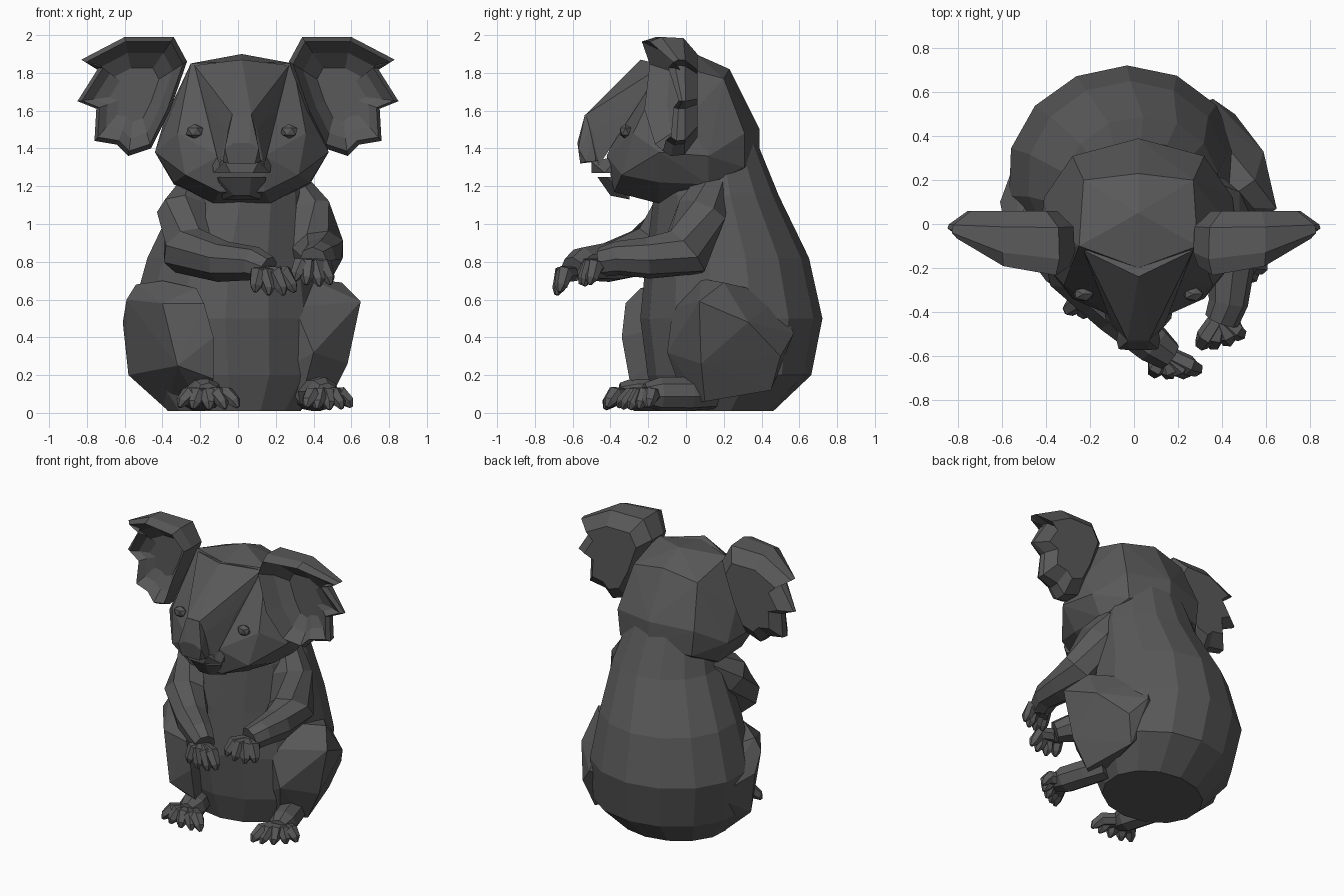
import bpy, bmesh, math
from mathutils import Vector

cube = bpy.data.objects.get("Cube")
if cube:
    bpy.data.objects.remove(cube, do_unlink=True)

fur = bpy.data.materials.new("dark grey fur")
fur.use_nodes = True
GREY = (0.1, 0.1, 0.1, 1)
fur.diffuse_color = GREY
shader = fur.node_tree.nodes["Principled BSDF"]
shader.inputs["Base Color"].default_value = GREY
shader.inputs["Roughness"].default_value = 0.8


def finish(bm, name):
    bmesh.ops.recalc_face_normals(bm, faces=bm.faces)
    mesh = bpy.data.meshes.new(name)
    bm.to_mesh(mesh)
    bm.free()
    mesh.materials.append(fur)
    obj = bpy.data.objects.new(name, mesh)
    bpy.context.collection.objects.link(obj)
    return obj


def hull(name, points, mirror_x=None):
    """Faceted solid around a few corner points, optionally mirrored about x."""
    bm = bmesh.new()
    for x, y, z in points:
        if mirror_x is None:
            bm.verts.new((x, y, z))
        else:
            for side in ((-1, 1) if x else (1,)):
                bm.verts.new((mirror_x + side * x, y, z))
    result = bmesh.ops.convex_hull(bm, input=bm.verts)
    loose = {v for v in result["geom_interior"] if isinstance(v, bmesh.types.BMVert)}
    bmesh.ops.delete(bm, geom=list(loose), context="VERTS")
    return finish(bm, name)


def skin(bm, loops):
    """Bridge a stack of equal vertex loops and cap both ends."""
    rings = [[bm.verts.new(p) for p in loop] for loop in loops]
    n = len(rings[0])
    for a, b in zip(rings, rings[1:]):
        for i in range(n):
            j = (i + 1) % n
            bm.faces.new((a[i], a[j], b[j], b[i]))
    for end in (rings[0], rings[-1]):
        centre = bm.verts.new(sum((v.co for v in end), Vector()) / n)
        for i in range(n):
            bm.faces.new((end[i], end[(i + 1) % n], centre))


def tube(bm, path, radii, sides=8):
    """Tapered limb along a path."""
    pts = [Vector(p) for p in path]
    loops = []
    for i, (p, r) in enumerate(zip(pts, radii)):
        along = (pts[min(i + 1, len(pts) - 1)] - pts[max(i - 1, 0)]).normalized()
        across = along.cross(Vector((0.1, 0.2, 1))).normalized()
        up = across.cross(along)
        turn = math.tau / sides
        loops.append([p + r * (across * math.cos(k * turn) + up * math.sin(k * turn))
                      for k in range(sides)])
    skin(bm, loops)


def digits(bm, palm, first, last, count, r):
    """Fan of hooked claws from a palm to a row of tips."""
    palm, first, last = Vector(palm), Vector(first), Vector(last)
    for i in range(count):
        t = i / (count - 1)
        tip = first.lerp(last, t)
        tip += (tip - palm) * 0.15 * math.sin(math.pi * t)
        root = palm.lerp(first.lerp(last, t), 0.2)
        knuckle = root.lerp(tip, 0.6)
        knuckle.z = max(root.z, tip.z + r)
        tube(bm, [root, knuckle, root.lerp(tip, 0.88) + Vector((0, 0, 0.02)), tip],
             [r, r * 1.1, r * 0.8, r * 0.25], 6)


# Torso: stacked rings, turned a little to one side
TURN = math.radians(12)
loops = []
for z, cx, cy, wide, deep in [(0.01, -0.02, 0.16, 0.36, 0.3), (0.2, -0.03, 0.23, 0.5, 0.43),
                              (0.5, -0.05, 0.24, 0.53, 0.48), (0.82, -0.03, 0.22, 0.46, 0.43),
                              (1.15, 0.03, 0.16, 0.36, 0.33), (1.42, 0.02, 0.13, 0.28, 0.25)]:
    ring = []
    for k in range(14):
        a = k * math.tau / 14
        u, v = wide * math.cos(a), deep * math.sin(a)
        ring.append((cx + u * math.cos(TURN) - v * math.sin(TURN),
                     cy + u * math.sin(TURN) + v * math.cos(TURN), z))
    loops.append(ring)
bm = bmesh.new()
skin(bm, loops)
finish(bm, "torso")

# Head, muzzle and chin
MID = 0.02
hull("head", [
    (0, 0.05, 1.9), (0, 0.23, 1.82), (0, 0.39, 1.5), (0, 0.39, 1.33), (0, 0.2, 1.18),
    (0, -0.2, 1.86), (0.27, -0.1, 1.85), (0.25, 0.2, 1.77), (0.3, 0.31, 1.48),
    (0.28, 0.31, 1.3), (0.41, 0, 1.55), (0.43, 0.12, 1.36), (0.46, -0.14, 1.38),
    (0.36, -0.14, 1.22), (0.15, -0.15, 1.11), (0.2, 0.1, 1.14), (0.36, 0.12, 1.21),
    (0.34, -0.28, 1.48), (0.3, -0.34, 1.26), (0.12, -0.38, 1.17), (0.12, -0.42, 1.36)], MID)
hull("brow_and_snout", [
    (0, -0.24, 1.87), (0.25, -0.12, 1.84), (0.18, -0.3, 1.6), (0.05, -0.53, 1.58),
    (0.08, -0.5, 1.5), (0.13, -0.42, 1.42), (0.12, -0.46, 1.31), (0, -0.5, 1.31)], MID)
hull("nose", [
    (0.05, -0.535, 1.58), (0.04, -0.575, 1.43), (0.09, -0.57, 1.4), (0.1, -0.53, 1.33),
    (0.07, -0.56, 1.32), (0.09, -0.48, 1.33), (0.06, -0.47, 1.56)], MID)
hull("upper_lip", [
    (0.15, -0.43, 1.27), (0.06, -0.5, 1.27), (0.09, -0.5, 1.33), (0.16, -0.36, 1.36),
    (0.14, -0.3, 1.27)], MID)
hull("chin", [
    (0.13, -0.42, 1.25), (0.05, -0.47, 1.25), (0.04, -0.4, 1.15), (0.1, -0.3, 1.13),
    (0.13, -0.3, 1.25)], MID)

# Ragged cupped ears: x, front rim y, z around the rim
rim = [(0.27, -0.13, 1.86), (0.34, -0.16, 1.99), (0.6, -0.13, 1.99), (0.83, -0.04, 1.87),
       (0.73, -0.06, 1.84), (0.85, -0.02, 1.65), (0.75, -0.04, 1.61), (0.76, -0.05, 1.44),
       (0.64, -0.07, 1.42), (0.58, -0.08, 1.36), (0.46, -0.11, 1.4), (0.36, -0.15, 1.6)]
for side, label in ((1, "left"), (-1, "right")):
    def loop(scale, depth):
        return [(side * (0.54 + (x - 0.54) * scale), depth(y), 1.69 + (z - 1.69) * scale)
                for x, y, z in rim]
    bm = bmesh.new()
    skin(bm, [loop(0.45, lambda y: -0.02), loop(0.72, lambda y: y * 0.6 - 0.01),
              loop(0.92, lambda y: y * 1.4 - 0.01), loop(1, lambda y: y),
              loop(0.98, lambda y: y * 0.1), loop(0.7, lambda y: 0.06)])
    finish(bm, label + "_ear")
    # Eye: small flattened lid
    bm = bmesh.new()
    bmesh.ops.create_icosphere(bm, subdivisions=1, radius=0.05)
    bmesh.ops.scale(bm, vec=(1, 0.7, 0.8), verts=bm.verts)
    bmesh.ops.translate(bm, vec=(MID + side * 0.25, -0.32, 1.49), verts=bm.verts)
    finish(bm, label + "_eye")

# Thighs
hull("right_thigh", [
    (-0.59, 0, 0.6), (-0.61, 0.1, 0.48), (-0.58, 0.1, 0.2), (-0.38, 0.1, 0.02),
    (-0.54, 0, 0.68), (-0.4, -0.1, 0.7), (-0.22, -0.24, 0.66), (-0.18, -0.32, 0.58),
    (-0.13, -0.34, 0.4), (-0.13, -0.3, 0.18), (-0.4, -0.26, 0.58), (-0.32, -0.31, 0.25),
    (-0.2, -0.1, 0.03), (-0.3, 0.4, 0.1), (-0.5, 0.4, 0.4), (-0.3, 0.4, 0.6)])
hull("left_thigh", [
    (0.65, 0.07, 0.59), (0.55, 0.2, 0.69), (0.38, 0.08, 0.71), (0.3, -0.07, 0.56),
    (0.4, -0.1, 0.32), (0.33, 0, 0.05), (0.58, 0.08, 0.26), (0.48, 0.1, 0.06),
    (0.59, 0.33, 0.48), (0.36, 0.57, 0.42), (0.3, 0.5, 0.62), (0.4, 0.45, 0.12),
    (0.46, 0.5, 0.3), (0.15, 0.5, 0.4), (0.2, 0, 0.2)])

# Arms with hands
arms = {
    "right_arm": ([(-0.22, 0.1, 1.18), (-0.28, -0.04, 1.05), (-0.27, -0.2, 0.86),
                   (-0.08, -0.4, 0.8), (0.09, -0.55, 0.79), (0.16, -0.6, 0.76)],
                  (0.1, 0.15, 0.14, 0.11, 0.09, 0.07),
                  (0.14, -0.59, 0.76), (0.09, -0.68, 0.64), (0.3, -0.67, 0.64)),
    "left_arm": ([(0.28, 0.14, 1.2), (0.36, 0.08, 1.06), (0.42, 0, 0.85),
                  (0.44, -0.2, 0.82), (0.43, -0.36, 0.82), (0.4, -0.44, 0.8)],
                 (0.1, 0.14, 0.15, 0.11, 0.09, 0.08),
                 (0.39, -0.42, 0.8), (0.3, -0.56, 0.7), (0.49, -0.51, 0.68)),
}
for name, (path, radii, palm, first, last) in arms.items():
    bm = bmesh.new()
    tube(bm, path, radii)
    digits(bm, palm, first, last, 4, 0.043)
    finish(bm, name)

# Feet with toes
feet = {
    "right_foot": ([(-0.27, 0.1, 0.1), (-0.22, -0.1, 0.1), (-0.17, -0.27, 0.1), (-0.16, -0.35, 0.1)],
                   (-0.17, -0.29, 0.11), (-0.31, -0.4, 0.03), (0, -0.42, 0.03)),
    "left_foot": ([(0.35, 0.15, 0.1), (0.4, 0.02, 0.1), (0.45, -0.14, 0.1), (0.47, -0.22, 0.1)],
                  (0.45, -0.16, 0.11), (0.36, -0.36, 0.03), (0.6, -0.2, 0.03)),
}
for name, (path, palm, first, last) in feet.items():
    bm = bmesh.new()
    tube(bm, path, (0.08, 0.09, 0.09, 0.06))
    digits(bm, palm, first, last, 5, 0.042)
    finish(bm, name)
